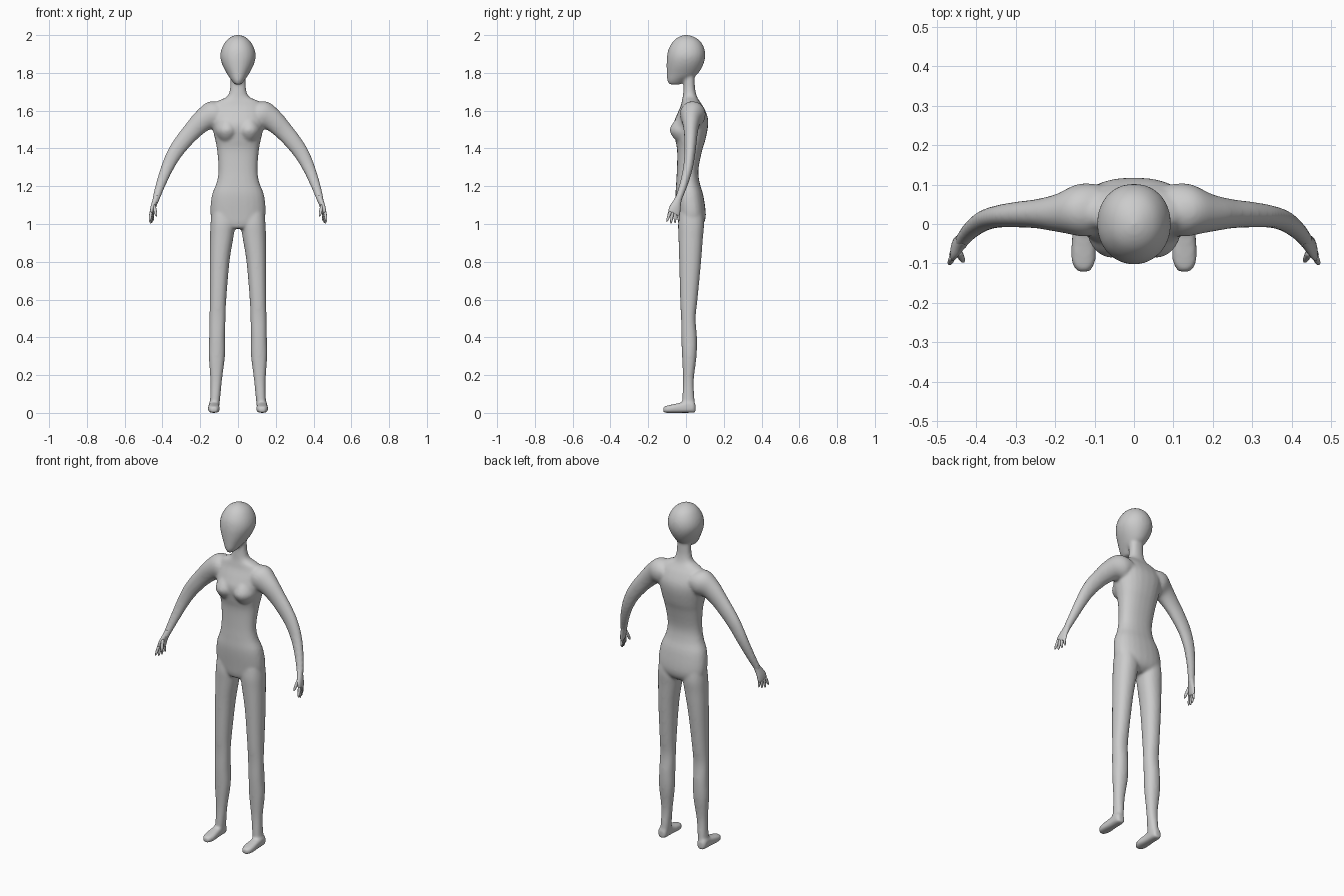
import bpy, bmesh, math
from mathutils import Vector

gray = bpy.data.materials.new("plain gray")
gray.diffuse_color = (0.6, 0.6, 0.6, 1)


def spline(rows, steps):
    """Catmull-Rom through rows of numbers."""
    out = []
    for i in range(len(rows) - 1):
        a, b, c, d = (Vector(rows[min(max(k, 0), len(rows) - 1)]) for k in range(i - 1, i + 3))
        for s in range(steps):
            t = s / steps
            out.append(b + 0.5 * t * ((c - a) + t * ((2 * a - 5 * b + 4 * c - d)
                                                     + t * (3 * (b - c) + d - a))))
    return out + [Vector(rows[-1])]


def loft(bm, rows, side=(0, 1, 0), axis=None, power=2.0, steps=4, sides=24):
    """Closed tube through rows (x, y, z, radius across, radius along side)."""
    rows = spline(rows, steps)
    rings = []
    for i, r in enumerate(rows):
        a, b = rows[max(i - 1, 0)], rows[min(i + 1, len(rows) - 1)]
        t = Vector(axis) if axis else Vector(b[:3]) - Vector(a[:3])
        t.normalize()
        v = Vector(side)
        v = (v - t * v.dot(t)).normalized()
        u = v.cross(t)
        ring = []
        for k in range(sides):
            w = 2 * math.pi * k / sides
            c, s = math.cos(w), math.sin(w)
            c = math.copysign(abs(c) ** (2 / power), c)
            s = math.copysign(abs(s) ** (2 / power), s)
            ring.append(bm.verts.new(Vector(r[:3]) + u * c * max(r[3], .002) + v * s * max(r[4], .002)))
        rings.append(ring)
    for p, q in zip(rings, rings[1:]):
        for k in range(sides):
            j = (k + 1) % sides
            bm.faces.new((p[k], p[j], q[j], q[k]))
    bm.faces.new(rings[0][::-1])
    bm.faces.new(rings[-1])


def upright(bm, rows, power=2.0):
    """Stack of level rings from rows (z, x0, x1, y0, y1)."""
    loft(bm, [((x0 + x1) / 2, (y0 + y1) / 2, z, (x1 - x0) / 2, (y1 - y0) / 2)
              for z, x0, x1, y0, y1 in rows], axis=(0, 0, 1), power=power)


def finish(bm, name):
    bmesh.ops.recalc_face_normals(bm, faces=bm.faces)
    me = bpy.data.meshes.new(name)
    bm.to_mesh(me)
    bm.free()
    me.materials.append(gray)
    for p in me.polygons:
        p.use_smooth = True
    ob = bpy.data.objects.new(name, me)
    bpy.context.collection.objects.link(ob)
    return ob


bm = bmesh.new()
# Torso and neck: z, half width, front, back
torso = [(.975, .05, -.03, .06), (1.0, .12, -.04, .092), (1.05, .146, -.046, .105),
         (1.15, .139, -.055, .092), (1.22, .113, -.052, .072), (1.29, .103, -.048, .066),
         (1.39, .111, -.047, .086), (1.45, .122, -.058, .104), (1.52, .138, -.068, .117),
         (1.57, .145, -.052, .114), (1.62, .138, -.03, .092), (1.65, .11, -.022, .072),
         (1.675, .058, -.017, .058), (1.72, .042, -.013, .048), (1.8, .04, -.01, .045)]
upright(bm, [(z, -w, w, f, b) for z, w, f, b in torso], 2.3)

# Head: z, half width, front, back
head = [(1.737, .012, -.085, -.03), (1.745, .022, -.094, -.02), (1.765, .038, -.1, .01),
        (1.79, .055, -.102, .058), (1.84, .082, -.103, .09), (1.886, .094, -.101, .102),
        (1.93, .086, -.091, .097), (1.97, .063, -.066, .074), (1.992, .034, -.036, .04),
        (2.002, .005, -.005, .005)]
upright(bm, [(z, -w, w, f, b) for z, w, f, b in head], 2.1)

for s in (1, -1):
    # Bust
    loft(bm, [(s * .058, 0, z, r, r * 1.35) for z, r in
              ((1.43, .03), (1.46, .052), (1.495, .064), (1.53, .054), (1.57, .03))],
         axis=(0, 0, 1))
    # Leg
    leg = [(.03, .1, .15, -.018, .046), (.06, .096, .148, -.021, .046), (.17, .085, .146, -.016, .041),
           (.3, .069, .155, -.021, .056), (.4, .068, .153, -.025, .058), (.5, .066, .151, -.026, .051),
           (.6, .062, .15, -.031, .061), (.8, .045, .15, -.036, .08), (.93, .024, .148, -.04, .09),
           (1.0, .015, .146, -.042, .096), (1.06, .02, .14, -.035, .09)]
    upright(bm, [(z, *sorted((s * a, s * b)), f, k) for z, a, b, f, k in leg], 2.2)
    # Foot: y, half width, height
    foot = [(.05, .016, .045), (.04, .026, .06), (.01, .028, .064), (-.02, .028, .056),
            (-.08, .032, .043), (-.108, .025, .037), (-.121, .015, .03)]
    loft(bm, [(s * .128, y, h / 2, w, h / 2) for y, w, h in foot],
         side=(0, 0, 1), axis=(0, -1, 0), power=3)
    # Arm
    arm = [(.08, .04, 1.59, .05, .06), (.13, .035, 1.578, .074, .068), (.185, .028, 1.548, .06, .05),
           (.24, .026, 1.495, .05, .038), (.292, .024, 1.435, .045, .033), (.337, .02, 1.372, .04, .029),
           (.376, .01, 1.295, .033, .026), (.409, -.012, 1.21, .026, .022),
           (.432, -.037, 1.14, .02, .019), (.44, -.05, 1.11, .016, .022)]
    loft(bm, [(s * x, *rest) for x, *rest in arm])

# Blend all the limbs into one smooth skin
body = finish(bm, "body")
re = body.modifiers.new("skin", 'REMESH')
re.mode = 'VOXEL'
re.voxel_size = .007
re.use_smooth_shade = True
sm = body.modifiers.new("soften", 'SMOOTH')
sm.factor, sm.iterations = .5, 10

for s, label in ((1, "left"), (-1, "right")):
    hand = bmesh.new()
    # Palm
    palm = [(.43, -.036, 1.145, .016, .017), (.44, -.047, 1.115, .015, .022),
            (.45, -.058, 1.085, .013, .03), (.455, -.063, 1.06, .01, .032), (.457, -.065, 1.052, .006, .028)]
    loft(hand, [(s * x, *r) for x, *r in palm], side=(s * .2, -1, 0), sides=16)
    # Fingers and thumb: root, tip, radius
    digits = [((.46, -.083, 1.065), (.468, -.102, 1.012), .008),
              ((.458, -.071, 1.062), (.463, -.08, 1.002), .008),
              ((.455, -.058, 1.062), (.457, -.058, 1.005), .008),
              ((.452, -.045, 1.065), (.45, -.038, 1.015), .007),
              ((.445, -.07, 1.1), (.432, -.096, 1.04), .009)]
    for a, b, r in digits:
        a, b = Vector((s * a[0], *a[1:])), Vector((s * b[0], *b[1:]))
        loft(hand, [(*a.lerp(b, t), r * k, r * k) for t, k in
                    ((0, 1), (.5, .95), (.85, .7), (1, .2))], steps=2, sides=10)
    finish(hand, label + "_hand")
